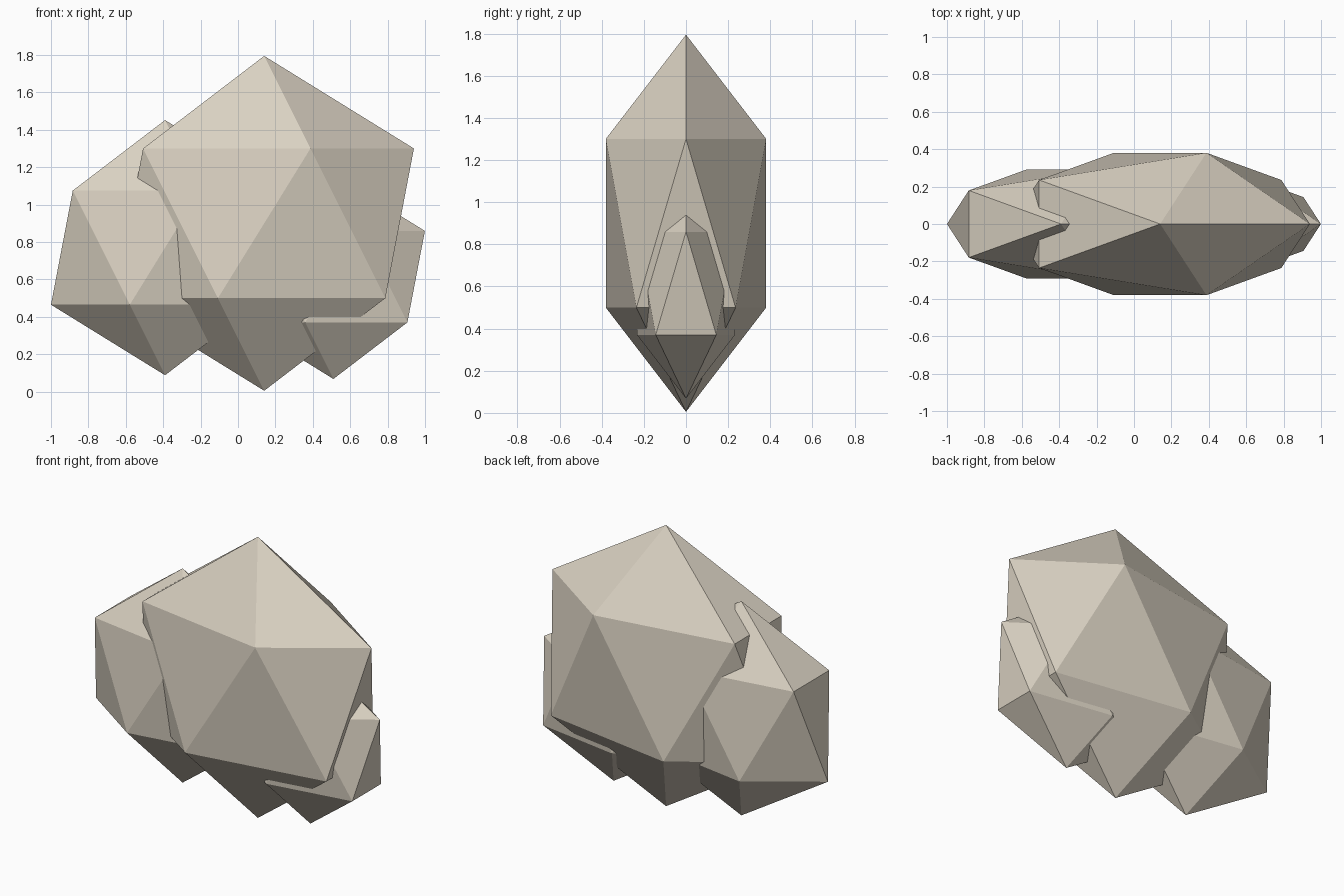
import bpy

# Remove the default object
cube = bpy.data.objects.get("Cube")
if cube:
    bpy.data.objects.remove(cube, do_unlink=True)

# Pale sandstone colour
stone = bpy.data.materials.new("pale_stone")
stone.use_nodes = True
colour = (0.70, 0.64, 0.54, 1.0)
stone.diffuse_color = colour
bsdf = stone.node_tree.nodes["Principled BSDF"]
bsdf.inputs["Base Color"].default_value = colour
bsdf.inputs["Roughness"].default_value = 0.9


def add_rock(name, x, z, radius):
    """Flat-faced, twenty-sided rock squashed to half its depth."""
    bpy.ops.mesh.primitive_ico_sphere_add(subdivisions=1, radius=radius, location=(x, 0, z))
    rock = bpy.context.object
    rock.name = name
    rock.scale.y = 0.5
    bpy.ops.object.transform_apply(location=False, rotation=False, scale=True)
    bpy.ops.object.shade_flat()
    rock.data.materials.append(stone)
    return rock


# Three overlapping rocks: a big one flanked by two smaller ones
add_rock("large_middle_rock", 0.14, 0.90, 0.895)
add_rock("medium_right_rock", -0.39, 0.77, 0.682)
add_rock("small_left_rock", 0.51, 0.615, 0.547)
